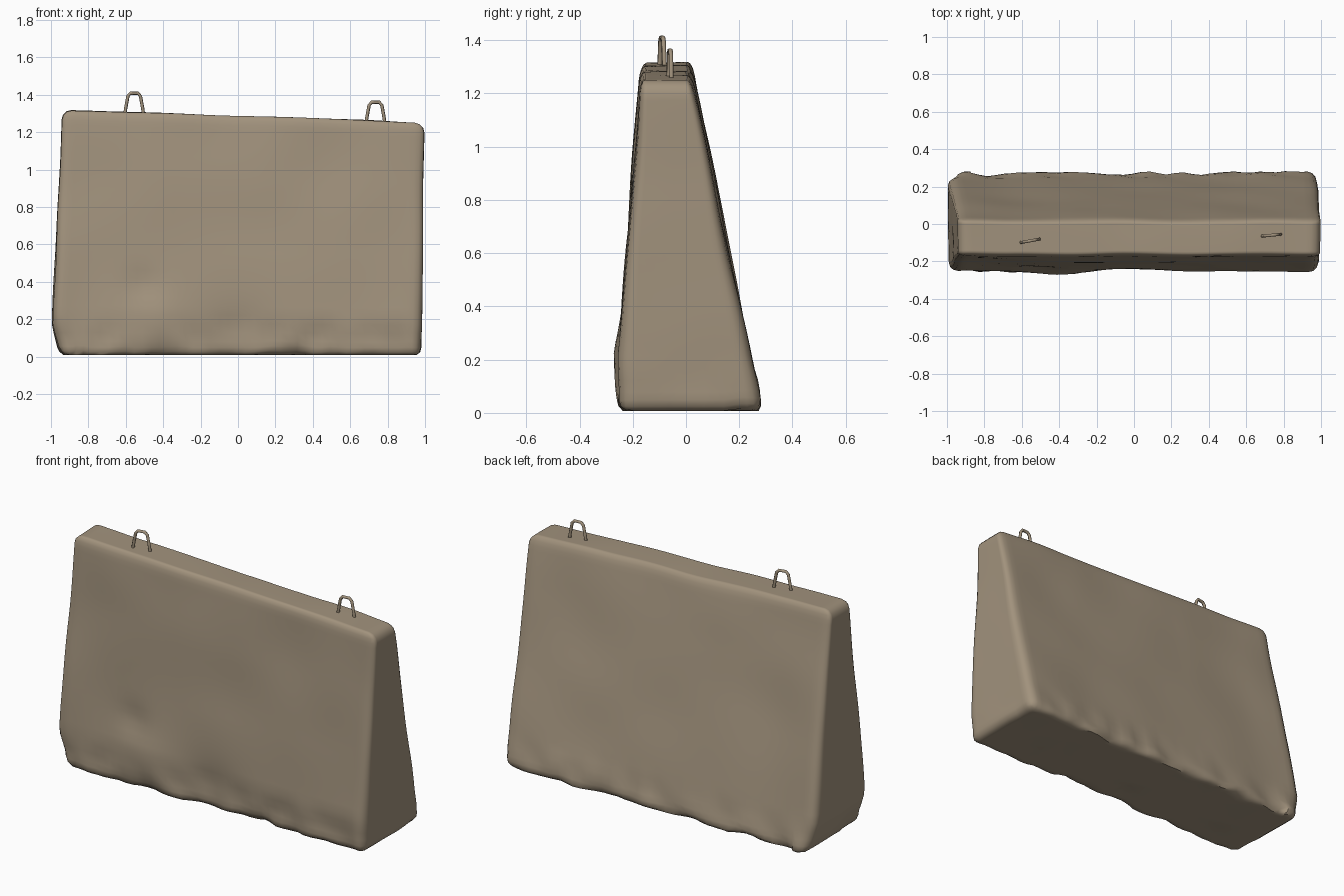
import bpy, bmesh, math
from mathutils import Vector, noise

if "Cube" in bpy.data.objects:
    bpy.data.objects.remove(bpy.data.objects["Cube"])

concrete = bpy.data.materials.new("weathered tan concrete")
concrete.diffuse_color = (0.36, 0.29, 0.205, 1)
concrete.use_nodes = True
concrete.node_tree.nodes["Principled BSDF"].inputs["Base Color"].default_value = concrete.diffuse_color
H = 1.285


def finish(obj, angle):
    obj.data.materials.append(concrete)
    bpy.ops.object.select_all(action='DESELECT')
    obj.select_set(True)
    bpy.context.view_layer.objects.active = obj
    bpy.ops.object.shade_smooth_by_angle(angle=math.radians(angle))


def bump(x, z, cx, cz, rx, rz):
    return math.exp(-((x - cx) / rx) ** 2 - ((z - cz) / rz) ** 2)


# Barrier block: bevelled box, sliced into a grid, then tapered and weathered
bm = bmesh.new()
bmesh.ops.create_cube(bm, size=1)
for v in bm.verts:
    v.co = Vector((v.co.x * 2, v.co.y * 2, (v.co.z + 0.5) * H))
# y is scaled to +-1 here, so bevel in true depth first
for v in bm.verts:
    v.co.y *= 0.275
bmesh.ops.bevel(bm, geom=bm.edges[:], offset=0.05, segments=3, profile=0.5, affect='EDGES')


def slice_axis(axis, start, stop, step):
    normal = Vector((0, 0, 0))
    normal[axis] = 1
    p = start
    while p < stop:
        bmesh.ops.bisect_plane(bm, geom=bm.verts[:] + bm.edges[:] + bm.faces[:],
                               plane_co=normal * p, plane_no=normal)
        p += step


slice_axis(0, -0.92, 0.93, 0.046)
slice_axis(1, -0.2, 0.21, 0.067)
slice_axis(2, 0.08, 1.22, 0.047)

for v in bm.verts:
    x, y, z = v.co
    t = z / H
    # taper of the front, back and ends, and the sloping top
    front, back = -0.272 + 0.102 * t, 0.285 - 0.265 * t
    left, right = -1.0 + 0.06 * t, 0.98 + 0.015 * t
    s = y / 0.55 + 0.5
    u = x / 2 + 0.5
    p = Vector((left + (right - left) * u, front + (back - front) * s, z - 0.035 * x * t))
    # broad waviness, stronger roughness close to the foot
    foot = max(0, 1 - z / 0.22)
    n = noise.noise_vector(p * 2.6 + Vector((3, 7, 1)))
    m = noise.noise_vector(p * 8 + Vector((9, 2, 5)))
    p += Vector((n.x * 0.008, n.y * 0.013, n.z * 0.009 * t))
    p += Vector((m.x * 0.010, m.y * 0.028, max(0, m.z) * 0.02)) * foot
    # chipped front foot, hollows and knocked-off left corner
    if s < 0.3:
        chip = 0.5 + 0.5 * noise.noise(Vector((x * 4, 0.3, 2)))
        p.y += 0.035 * foot * chip * 1.3
        p.y += 0.022 * bump(x, z, 0.0, 0.12, 0.16, 0.12)
        p.y += 0.016 * bump(x, z, -0.52, 0.38, 0.09, 0.08)
        p.y -= 0.010 * bump(x, z, -0.4, 0.22, 0.12, 0.1)
    if x < -0.9:
        p.x += 0.05 * max(0, 1 - z / 0.16)
    p.x = max(-1, min(1, p.x))
    p.z = max(0.008, p.z)
    v.co = p

bmesh.ops.recalc_face_normals(bm, faces=bm.faces[:])
mesh = bpy.data.meshes.new("barrier_block")
bm.to_mesh(mesh)
bm.free()
block = bpy.data.objects.new("barrier_block", mesh)
bpy.context.collection.objects.link(block)
finish(block, 50)


# Lifting loops: bent bars let into the top
def lifting_loop(name, x, y, base, turn):
    path = [(-0.052, -0.03), (-0.047, 0.015), (-0.034, 0.085), (-0.02, 0.101),
            (0.02, 0.101), (0.034, 0.085), (0.047, 0.015), (0.052, -0.03)]
    ring = []
    lb = bmesh.new()
    for i, (a, b) in enumerate(path):
        a0, b0 = path[max(i - 1, 0)]
        a1, b1 = path[min(i + 1, len(path) - 1)]
        d = Vector((a1 - a0, 0, b1 - b0)).normalized()
        side = Vector((d.z, 0, -d.x))
        c = Vector((a, 0, b))
        ring.append([lb.verts.new(c + 0.009 * (side * math.cos(k * math.pi / 3)
                     + Vector((0, 1, 0)) * math.sin(k * math.pi / 3))) for k in range(6)])
    for r0, r1 in zip(ring, ring[1:]):
        for k in range(6):
            j = (k + 1) % 6
            lb.faces.new((r0[k], r0[j], r1[j], r1[k]))
    lb.faces.new(ring[0])
    lb.faces.new(ring[-1])
    bmesh.ops.recalc_face_normals(lb, faces=lb.faces[:])
    me = bpy.data.meshes.new(name)
    lb.to_mesh(me)
    lb.free()
    ob = bpy.data.objects.new(name, me)
    ob.location = (x, y, base)
    ob.rotation_euler = (0, 0, turn)
    bpy.context.collection.objects.link(ob)
    finish(ob, 65)


lifting_loop("lifting_loop_left", -0.555, -0.09, 1.308, 0.18)
lifting_loop("lifting_loop_right", 0.735, -0.06, 1.26, 0.1)
